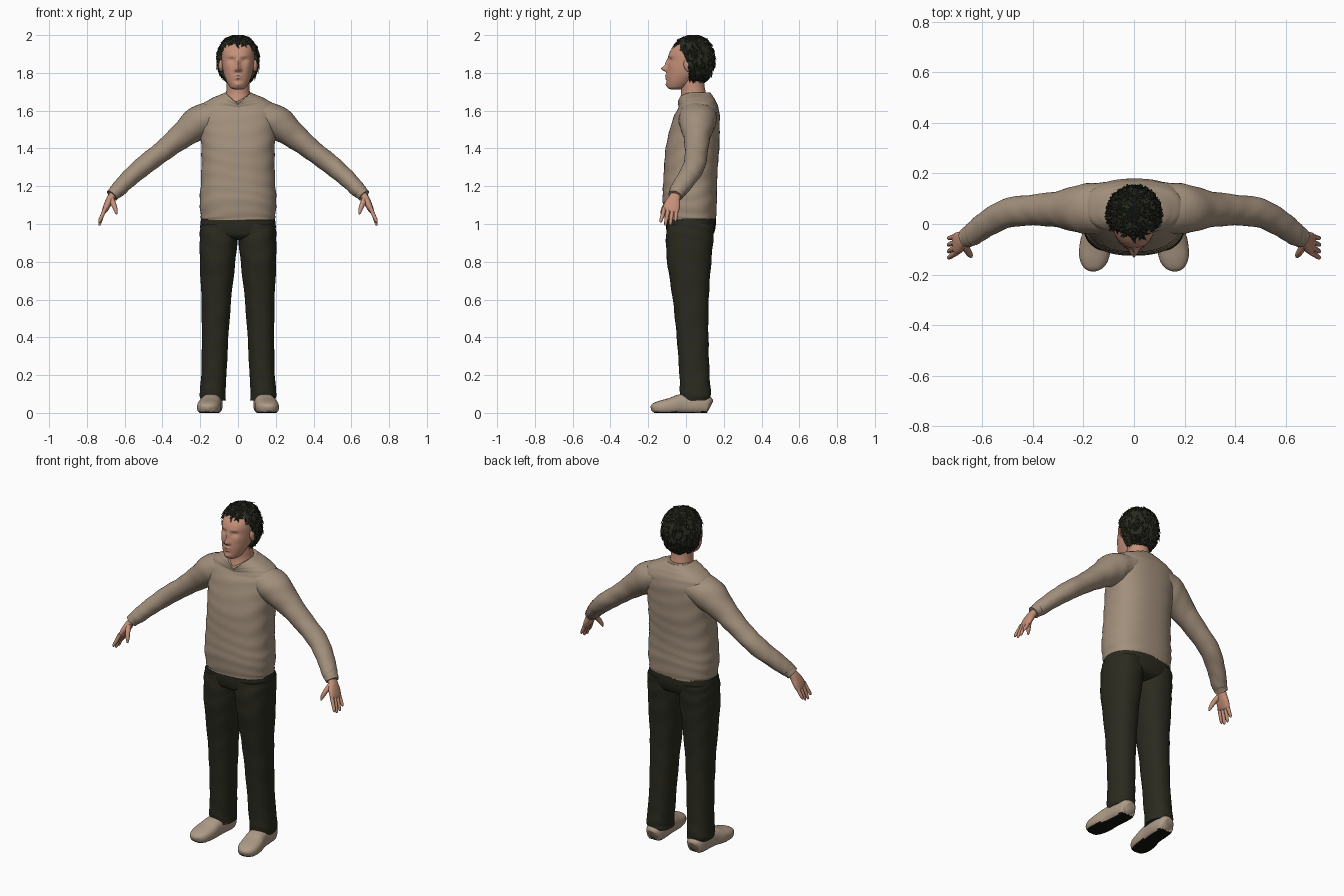
import bpy, bmesh, math, random
from mathutils import Vector

if "Cube" in bpy.data.objects:
    bpy.data.objects.remove(bpy.data.objects["Cube"])

random.seed(4)


def material(name, rgb):
    m = bpy.data.materials.new(name)
    m.diffuse_color = (*rgb, 1)
    m.use_nodes = True
    m.node_tree.nodes["Principled BSDF"].inputs["Base Color"].default_value = m.diffuse_color
    return m


KNIT = material("tan knit", (0.36, 0.275, 0.20))
CLOTH = material("dark trousers", (0.023, 0.023, 0.014))
SKIN = material("skin", (0.56, 0.28, 0.19))
HAIR = material("dark hair", (0.022, 0.025, 0.015))
SUEDE = material("tan suede", (0.42, 0.325, 0.24))
SOLE = material("black sole", (0.006, 0.006, 0.005))


def finish(name, bm, mats, mirror=False, angle=50):
    me = bpy.data.meshes.new(name)
    bm.to_mesh(me)
    bm.free()
    ob = bpy.data.objects.new(name, me)
    bpy.context.collection.objects.link(ob)
    for m in mats:
        me.materials.append(m)
    bpy.ops.object.select_all(action='DESELECT')
    ob.select_set(True)
    bpy.context.view_layer.objects.active = ob
    bpy.ops.object.shade_smooth_by_angle(angle=math.radians(angle))
    if mirror:
        ob.modifiers.new("mirror", 'MIRROR').use_mirror_merge = False
    return ob


def spline(keys, steps):
    """Smooth curve through tuples of any length."""
    out = []
    for i in range(len(keys) - 1):
        p = [keys[max(0, min(len(keys) - 1, i + k))] for k in (-1, 0, 1, 2)]
        for s in range(steps):
            t = s / steps
            out.append([0.5 * (2 * b + (c - a) * t + (2 * a - 5 * b + 4 * c - d) * t * t
                               + (3 * b - a - 3 * c + d) * t ** 3) for a, b, c, d in zip(*p)])
    return out + [list(keys[-1])]


def loft(keys, side=(1, 0, 0), flat=True, n=32, steps=6, power=2.0, fold=0.0):
    """Skin through rings (x, y, z, half width, half depth, front dip)."""
    bm = bmesh.new()
    rings = spline([tuple(k) + (0,) * (6 - len(k)) for k in keys], steps)
    pts = [Vector(r[:3]) for r in rings]
    prev = None
    for i, r in enumerate(rings):
        t = Vector((0, 0, 1))
        if not flat:
            t = (pts[min(i + 1, len(pts) - 1)] - pts[max(i - 1, 0)]).normalized()
        u = Vector(side)
        u = (u - t * u.dot(t)).normalized()
        v = t.cross(u)
        ring = []
        for k in range(n):
            a = 2 * math.pi * k / n
            c, s = math.cos(a), math.sin(a)
            cu = math.copysign(abs(c) ** (2 / power), c)
            sv = math.copysign(abs(s) ** (2 / power), s)
            f = 1 + fold * math.sin(i * 1.25 + 2.2 * math.sin(2 * a + i * 0.15))
            p = pts[i] + u * (max(r[3], .001) * cu * f) + v * (max(r[4], .001) * sv * f)
            if s < 0:
                p.z -= r[5] * (1 - abs(cu))
            ring.append(bm.verts.new(p))
        if prev:
            for k in range(n):
                j = (k + 1) % n
                bm.faces.new((prev[k], prev[j], ring[j], ring[k]))
        else:
            bm.faces.new(ring[::-1])
        prev = ring
    bm.faces.new(prev)
    bmesh.ops.recalc_face_normals(bm, faces=bm.faces)
    return bm


# Sweater body, its top ring dips into a V neck
finish("sweater_body", loft([
    (0, .022, 1.02, .192, .133), (0, .022, 1.04, .197, .138), (0, .02, 1.12, .203, .144),
    (0, .021, 1.2, .198, .143), (0, .026, 1.3, .194, .142), (0, .034, 1.4, .194, .142),
    (0, .046, 1.5, .2, .132), (0, .058, 1.58, .203, .12, .005), (0, .063, 1.63, .192, .104, .02),
    (0, .055, 1.665, .14, .095, .04), (0, .045, 1.69, .082, .088, .057),
    (0, .042, 1.697, .07, .084, .062)], n=64, power=2.4, fold=.008), [KNIT])

# Sleeves with a gathered cuff
finish("sleeve", loft([
    (.10, .065, 1.585, .10, .07), (.2, .06, 1.54, .098, .09), (.3, .058, 1.465, .072, .068),
    (.4, .055, 1.385, .061, .055), (.5, .043, 1.308, .058, .052), (.58, .002, 1.238, .052, .046),
    (.635, -.038, 1.182, .046, .041), (.65, -.047, 1.168, .042, .037),
    (.667, -.056, 1.15, .039, .034)],
    side=(0, 1, 0), flat=False, fold=.018), [KNIT], True)

# Hands: palm, four fingers, thumb
finish("palm", loft([
    (.645, -.045, 1.175, .026, .02), (.672, -.06, 1.14, .03, .02), (.69, -.072, 1.105, .042, .019),
    (.704, -.08, 1.075, .043, .015), (.709, -.083, 1.063, .036, .01)],
    side=(0, 1, 0), flat=False, n=20, power=2.4), [SKIN], True)
for i, (y0, y1, length) in enumerate([(-.115, -.133, .065), (-.093, -.108, .08),
                                      (-.071, -.082, .078), (-.05, -.056, .06)]):
    z1 = 1.072 - length
    finish(f"finger_{i + 1}", loft([
        (.702, y0, 1.085, .011, .011), (.719, (y0 + y1) / 2, 1.045, .0105, .0105),
        (.732, y1, z1 + .01, .008, .008), (.734, y1, z1, .003, .003)],
        side=(0, 1, 0), flat=False, n=10, steps=4), [SKIN], True)
finish("thumb", loft([
    (.672, -.075, 1.135, .016, .016), (.659, -.105, 1.105, .014, .014),
    (.648, -.122, 1.075, .011, .011), (.643, -.13, 1.052, .004, .004)],
    side=(0, 1, 0), flat=False, n=12, steps=4), [SKIN], True)

# Trousers: hips and two legs
finish("trouser_hips", loft([
    (0, .025, .915, .12, .07), (0, .023, .935, .185, .115), (0, .025, .98, .2, .131),
    (0, .025, 1.035, .194, .133)], n=48, power=2.4), [CLOTH])
finish("trouser_leg", loft([
    (.13, .05, .065, .066, .078), (.135, .05, .1, .068, .082), (.128, .045, .2, .067, .08),
    (.121, .035, .4, .07, .084), (.115, .025, .6, .079, .095), (.108, .017, .8, .094, .117),
    (.102, .02, .93, .101, .126), (.1, .025, 1.0, .098, .125)], n=40, power=2.3,
    fold=.014), [CLOTH], True)

# Shoes, flattened on the ground with a dark underside
bm = loft([(.135, .13, .035, .022, .025), (.135, .115, .04, .046, .05), (.137, .06, .045, .056, .055),
           (.143, -.02, .045, .056, .055), (.152, -.08, .034, .062, .046),
           (.159, -.135, .028, .058, .037), (.163, -.17, .024, .04, .027),
           (.164, -.184, .02, .014, .012)], flat=False, n=32, power=2.5)
for v in bm.verts:
    v.co.z = max(v.co.z, 0)
for f in bm.faces:
    if f.calc_center_median().z < .006:
        f.material_index = 1
finish("shoe", bm, [SUEDE, SOLE], True)

# Neck
finish("neck", loft([
    (0, .045, 1.57, .09, .07), (0, .04, 1.63, .078, .079), (0, .04, 1.69, .064, .066),
    (0, .035, 1.74, .06, .062), (0, .035, 1.8, .06, .06)]), [SKIN])

# Head with sculpted face: (|x|, z, x spread, z spread, push forward)
FACE = [(0, 1.822, .013, .013, .03), (0, 1.85, .01, .025, .015), (.014, 1.815, .008, .008, .01),
        (.034, 1.868, .017, .011, -.01), (.034, 1.89, .025, .008, .004),
        (0, 1.785, .02, .006, .009), (0, 1.77, .017, .006, .008), (0, 1.738, .02, .012, .007),
        (.055, 1.835, .018, .02, .004)]
bm = loft([
    (0, -.055, 1.712, .02, .025), (0, -.05, 1.72, .038, .045), (0, -.04, 1.735, .05, .06),
    (0, -.028, 1.76, .063, .074), (0, -.005, 1.8, .077, .097), (0, .012, 1.86, .086, .106),
    (0, .02, 1.91, .087, .107), (0, .028, 1.95, .078, .082), (0, .035, 1.972, .05, .055),
    (0, .035, 1.98, .02, .025)], n=96, steps=7, power=2.1)
for v in bm.verts:
    x, y, z = v.co
    if y < -.02:
        v.co.y -= sum(p * math.exp(-((abs(x) - fx) / sx) ** 2 - ((z - fz) / sz) ** 2)
                      for fx, fz, sx, sz, p in FACE)
finish("head", bm, [SKIN])

# Ears
bm = bmesh.new()
bmesh.ops.create_uvsphere(bm, u_segments=16, v_segments=10, radius=1)
for v in bm.verts:
    v.co = Vector((.09 + .013 * v.co.x, .008 + .02 * v.co.y - .006 * v.co.z, 1.838 + .032 * v.co.z))
finish("ear", bm, [SKIN], True)

# Hair cap: rounded shell cut along the hairline
bm = bmesh.new()
bmesh.ops.create_uvsphere(bm, u_segments=56, v_segments=40, radius=1)
for v in bm.verts:
    x, y, z = v.co
    r = math.hypot(x, y)
    k = (r ** .8 / r if r > 1e-4 else 1) * random.uniform(.975, 1.025)
    v.co = Vector((.108 * x * k, .037 + .113 * y * k, 1.868 + .125 * z))


def hairline(z):
    if z > 1.943:
        return -1
    return -.03 if z > 1.92 else (-.005 if z > 1.87 else .018)


bald = [f for f in bm.faces if f.calc_center_median().y < hairline(f.calc_center_median().z)]
bmesh.ops.delete(bm, geom=bald, context='FACES')
bm.normal_update()
roots = [(f.calc_center_median(), f.normal.copy()) for f in bm.faces]
cap = finish("hair_cap", bm, [HAIR], angle=30)
shell = cap.modifiers.new("thickness", 'SOLIDIFY')
shell.thickness, shell.offset = .018, -1

# Loose locks lying over the cap
bm = bmesh.new()
for c, no in random.sample(roots, min(520, len(roots))):
    d = Vector((random.uniform(-.5, .5), random.uniform(-.2, .5), -1))
    if c.z > 1.95:
        d = Vector((c.x * 8 + random.uniform(-.6, .6), (c.y - .03) * 8 + random.uniform(-.6, .6), 0))
    d = (d - no * d.dot(no)).normalized()
    s = no.cross(d) * random.uniform(.006, .011)
    tip = c + d * random.uniform(.018, .034) + no * random.uniform(.002, .009)
    ps = [c + s, c - s, c + no * .008 - d * .006, tip]
    a, b, top, t = [bm.verts.new((p.x, p.y, min(p.z, 2.0))) for p in ps]
    for tri in ((a, b, top), (a, top, t), (top, b, t), (b, a, t)):
        bm.faces.new(tri)
bmesh.ops.recalc_face_normals(bm, faces=bm.faces)
finish("hair_locks", bm, [HAIR], angle=30)
